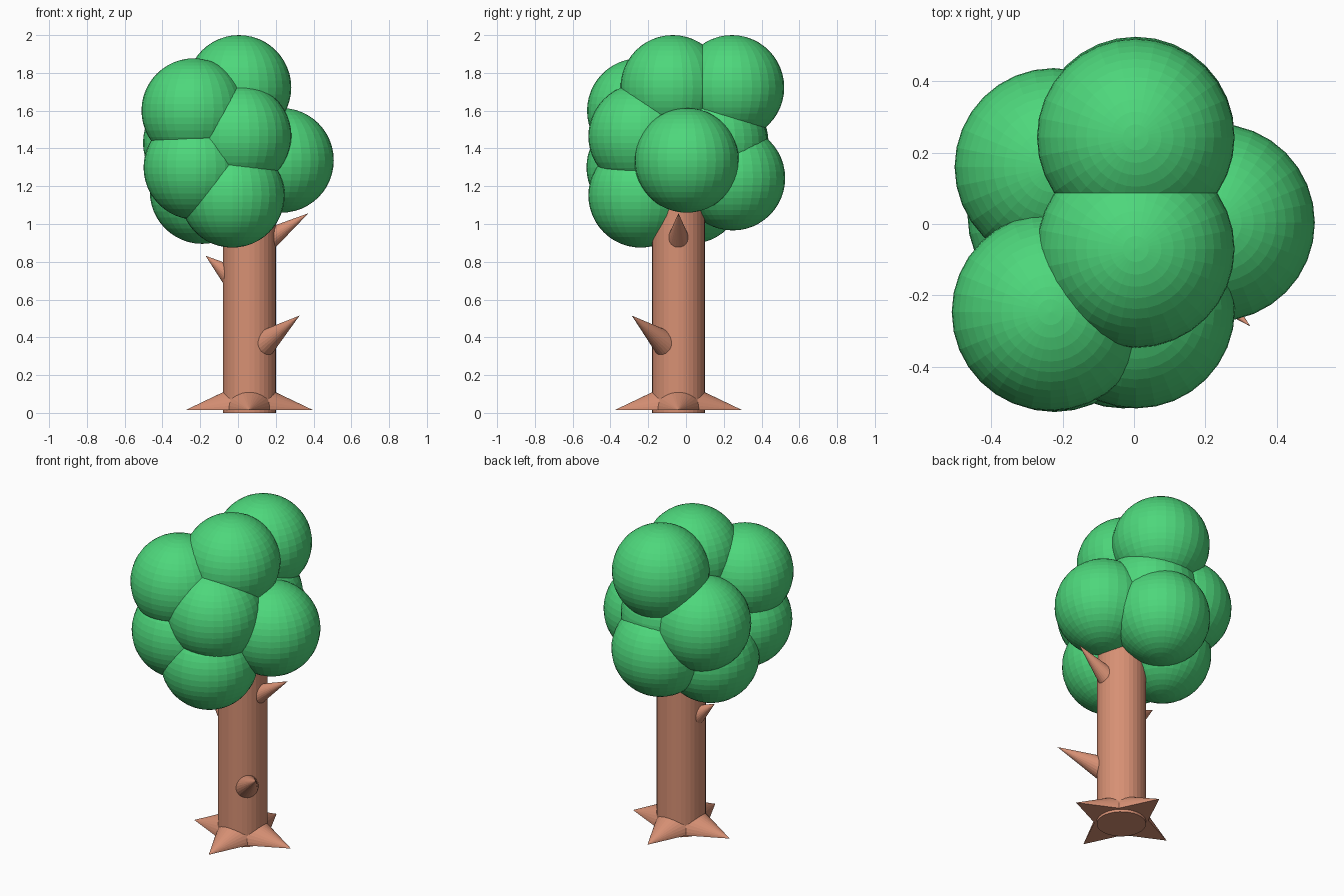
import bpy, bmesh, math
from mathutils import Vector, Matrix

if "Cube" in bpy.data.objects:
    bpy.data.objects.remove(bpy.data.objects["Cube"])


def material(name, rgb):
    m = bpy.data.materials.new(name)
    m.diffuse_color = (*rgb, 1)
    m.use_nodes = True
    m.node_tree.nodes["Principled BSDF"].inputs["Base Color"].default_value = m.diffuse_color
    return m


LEAF = material("leaf green", (0.075, 0.68, 0.20))
BARK = material("bark brown", (0.68, 0.28, 0.175))


def finish(bm, name, mat):
    bmesh.ops.recalc_face_normals(bm, faces=bm.faces)
    me = bpy.data.meshes.new(name)
    bm.to_mesh(me)
    bm.free()
    me.materials.append(mat)
    ob = bpy.data.objects.new(name, me)
    bpy.context.collection.objects.link(ob)
    return ob


def cone(bm, base, tip, r1, r2=0.0, sides=32):
    """Cone or cylinder whose axis runs from base to tip."""
    base, tip = Vector(base), Vector(tip)
    axis = tip - base
    rot = axis.to_track_quat('Z', 'Y').to_matrix().to_4x4()
    bmesh.ops.create_cone(bm, cap_ends=True, segments=sides, radius1=r1, radius2=r2,
                          depth=axis.length,
                          matrix=Matrix.Translation((base + tip) / 2) @ rot)


# Foliage: clustered faceted balls
R = 0.277
BALLS = [
    (0.005, -0.07, 1.723), (0.005, 0.243, 1.723),     # crown
    (-0.234, -0.247, 1.60), (0.006, -0.24, 1.465),    # upper front
    (-0.223, -0.25, 1.30), (-0.03, -0.24, 1.152),     # lower front
    (0.23, 0.004, 1.337), (-0.226, 0.16, 1.43),       # right, left
    (-0.19, 0.025, 1.172), (0.005, 0.248, 1.243),     # lower left, lower back
    (0.005, 0.155, 1.43),                             # back filler
]
for i, c in enumerate(BALLS, 1):
    bm = bmesh.new()
    bmesh.ops.create_uvsphere(bm, u_segments=32, v_segments=24, radius=R,
                              matrix=Matrix.Translation(c))
    finish(bm, f"foliage_ball_{i}", LEAF)

# Trunk
CX, CY, TR = 0.06, -0.04, 0.14
bm = bmesh.new()
cone(bm, (CX, CY, 0), (CX, CY, 1.25), TR, TR)
finish(bm, "trunk", BARK)

# Roots: four half cones with flat undersides
RZ = 0.016
for i in range(4):
    a = i * math.pi / 2
    bm = bmesh.new()
    cone(bm, (CX, CY, RZ),
         (CX + 0.335 * math.cos(a), CY + 0.335 * math.sin(a), RZ), 0.16)
    cut = bmesh.ops.bisect_plane(bm, geom=bm.verts[:] + bm.edges[:] + bm.faces[:], dist=1e-5,
                                 plane_co=(0, 0, RZ), plane_no=(0, 0, -1), clear_outer=True)
    bmesh.ops.holes_fill(bm, edges=[e for e in bm.edges if e.is_boundary])
    finish(bm, f"root_{i + 1}", BARK)

# Branch stubs: tip, slope along the branch, radius where it leaves the bark
STUBS = [
    ((0.326, -0.287, 0.515), 0.57, 0.06),
    ((0.373, -0.04, 1.057), 0.65, 0.048),
    ((-0.172, -0.04, 0.832), 0.80, 0.04),
]
for i, (tip, slope, r) in enumerate(STUBS, 1):
    tip = Vector(tip)
    out = Vector((tip.x - CX, tip.y - CY, 0))
    reach = out.length
    start = 0.07                                   # hidden inside the trunk
    base = Vector((CX, CY, tip.z - slope * (reach - start))) + out.normalized() * start
    bm = bmesh.new()
    cone(bm, base, tip, r * (reach - start) / (reach - TR), sides=24)
    finish(bm, f"branch_stub_{i}", BARK)
